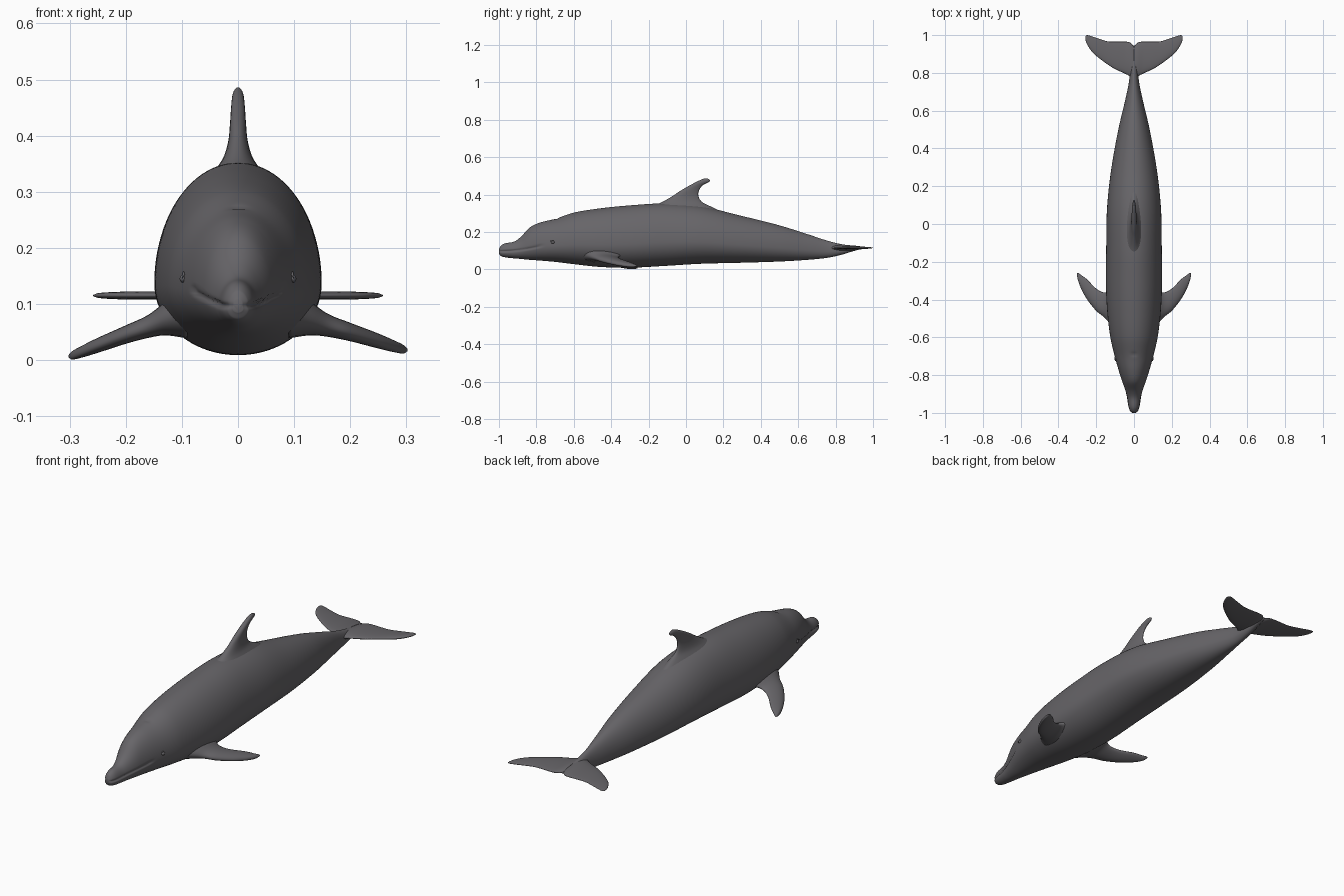
import bpy, bmesh
from math import sin, cos, pi, exp
from mathutils import Vector

cube = bpy.data.objects.get("Cube")
if cube:
    bpy.data.objects.remove(cube)

skin = bpy.data.materials.new("slate grey skin")
skin.use_nodes = True
GREY = (0.135, 0.13, 0.14, 1)
skin.diffuse_color = GREY
bsdf = skin.node_tree.nodes["Principled BSDF"]
bsdf.inputs["Base Color"].default_value = GREY
bsdf.inputs["Roughness"].default_value = 0.6


def resample(table, steps):
    """Smooth curve through rows whose first entry is the running position."""
    def slope(i, k):
        a, b = table[max(i - 1, 0)], table[min(i + 1, len(table) - 1)]
        return (b[k] - a[k]) / (b[0] - a[0])
    rows = []
    for i in range(len(table) - 1):
        p, q = table[i], table[i + 1]
        h = q[0] - p[0]
        for s in range(steps):
            t = s / steps
            row = [p[0] + t * h]
            for k in range(1, len(p)):
                row.append((2*t**3 - 3*t*t + 1) * p[k] + (3*t*t - 2*t**3) * q[k]
                           + h * ((t**3 - 2*t*t + t) * slope(i, k) + (t**3 - t*t) * slope(i + 1, k)))
            rows.append(row)
    return rows + [list(table[-1])]


def loft(name, rings):
    """Skin closed rings of points and cap both ends."""
    bm = bmesh.new()
    loops = [[bm.verts.new(p) for p in ring] for ring in rings]
    n = len(loops[0])
    for a, b in zip(loops, loops[1:]):
        for i in range(n):
            j = (i + 1) % n
            bm.faces.new((a[i], a[j], b[j], b[i]))
    bm.faces.new(loops[0])
    bm.faces.new(loops[-1])
    bmesh.ops.recalc_face_normals(bm, faces=bm.faces)
    for f in bm.faces:
        f.smooth = True
    mesh = bpy.data.meshes.new(name)
    bm.to_mesh(mesh)
    bm.free()
    mesh.materials.append(skin)
    obj = bpy.data.objects.new(name, mesh)
    bpy.context.collection.objects.link(obj)
    return obj


def foil(lead, trail, half, n=24):
    """Fin section: (chord position, thickness offset), fuller at the front."""
    pts = []
    for i in range(n):
        a = 2 * pi * i / n
        pts.append(((lead + trail) / 2 - cos(a) * (trail - lead) / 2,
                    sin(a) * half * (1 + 0.25 * cos(a))))
    return pts


# Body: y, underside, back, half width
BODY = [(-1, .085, .108, .010), (-.992, .073, .124, .020), (-.97, .065, .138, .029),
        (-.92, .059, .148, .037), (-.885, .056, .172, .045), (-.835, .051, .224, .062),
        (-.78, .047, .25, .080), (-.7, .04, .27, .102), (-.6, .028, .303, .125),
        (-.46, .013, .326, .142), (-.3, .009, .342, .149), (-.12, .018, .352, .147),
        (.08, .03, .337, .143), (.28, .035, .29, .122), (.5, .042, .235, .083),
        (.65, .051, .188, .048), (.75, .061, .155, .027), (.82, .075, .137, .021),
        (.89, .096, .126, .014), (.945, .111, .12, .004)]


def mouth_height(y):
    t = max(0, min(1, (y + 1) / .235))
    return .097 + .03 * t * t


body_rings = []
for y, low, high, wide in resample(BODY, 10):
    mid = low + (high - low) * .38
    ring = []
    for i in range(96):
        a = 2 * pi * i / 96
        x = wide * cos(a)
        z = mid + sin(a) * ((high - mid) if sin(a) > 0 else (mid - low))
        # Mouth groove and blowhole dent
        fade = max(0, min(1, (-.755 - y) / .03))
        x *= 1 - fade * min(.006, wide * .2) / wide * exp(-((z - mouth_height(y)) / .005) ** 2)
        if z > mid:
            z -= .005 * exp(-((y + .69) / .009) ** 2 - (x / .016) ** 2)
        ring.append((x, y, z))
    body_rings.append(ring)
loft("body", body_rings)

# Dorsal fin: z, leading edge, trailing edge, half thickness
DORSAL = [(.30, -.24, .21, .070), (.335, -.185, .135, .043), (.36, -.128, .086, .026),
          (.39, -.075, .067, .017), (.42, -.030, .069, .014), (.45, .022, .090, .012),
          (.47, .060, .126, .010), (.48, .082, .126, .007), (.486, .098, .114, .002)]
loft("dorsal_fin", [[(t, y, z) for y, t in foil(lead, trail, half)]
                    for z, lead, trail, half in resample(DORSAL, 6)])

# Flippers: x, leading edge, trailing edge, height, half thickness
FLIPPER = [(.09, -.57, -.31, .086, .046), (.13, -.525, -.352, .074, .029),
           (.16, -.492, -.362, .062, .020), (.20, -.460, -.342, .050, .016),
           (.25, -.397, -.292, .034, .013), (.28, -.342, -.270, .024, .010),
           (.296, -.300, -.258, .019, .007), (.302, -.274, -.262, .018, .002)]
# Tail flukes: x, leading edge, trailing edge, half thickness
FLUKE = [(0, .74, .94, .016), (.02, .778, .960, .014), (.05, .797, .966, .010),
         (.10, .820, .965, .008), (.14, .845, .967, .007), (.19, .882, .982, .007),
         (.225, .915, .994, .006), (.25, .955, 1.0, .004), (.258, .978, .994, .001)]

for side, label in ((1, "left"), (-1, "right")):
    rings = []
    for x, lead, trail, z, half in resample(FLIPPER, 6):
        droop = .011 * max(0, x - .13) / .17 if side < 0 else 0
        rings.append([(side * x, y, z - droop + t) for y, t in foil(lead, trail, half)])
    loft(label + "_flipper", rings)
    loft(label + "_fluke", [[(side * x, y, .115 + t) for y, t in foil(lead, trail, half)]
                            for x, lead, trail, half in resample(FLUKE, 6)])

    # Eye: small flattened bead with a lid ridge above it
    bpy.ops.mesh.primitive_uv_sphere_add(segments=16, ring_count=10, radius=.01,
                                         location=(side * .098, -.712, .145))
    eye = bpy.context.object
    eye.name = label + "_eye"
    eye.scale = (.6, 1, .7)
    eye.data.materials.append(skin)
    bpy.ops.object.shade_smooth()
    lid = []
    for i in range(9):
        a = pi * i / 8
        centre = Vector((side * (.0995 - .003 * sin(a)), -.712 - .014 * cos(a), .146 + .009 * sin(a)))
        r = .0005 + .0025 * sin(a)
        lid.append([centre + Vector((r * cos(b * pi / 4), 0, r * sin(b * pi / 4))) for b in range(8)])
    loft(label + "_eyelid", lid)
